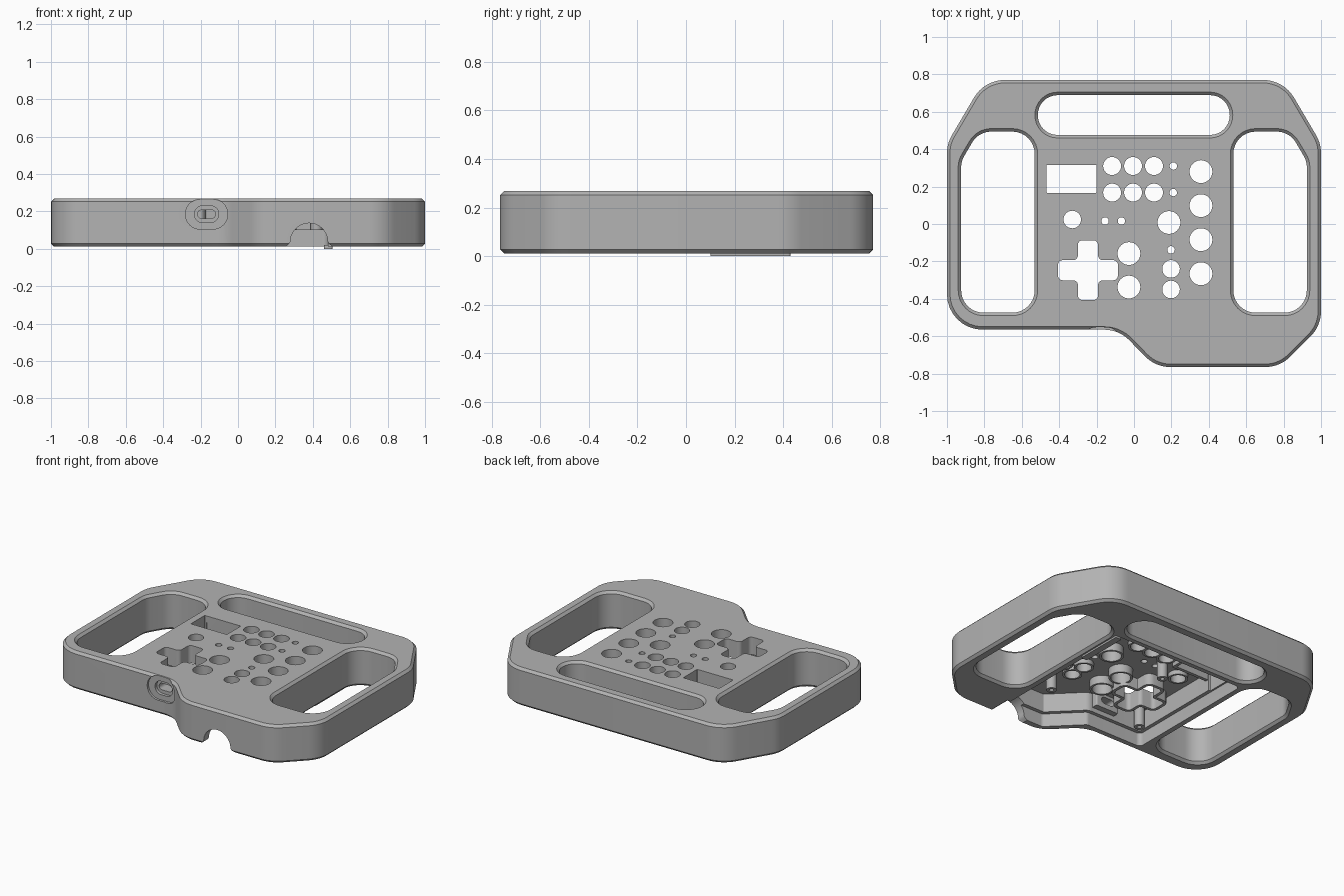
import bpy, bmesh, math
from mathutils import Vector, Matrix

cube = bpy.data.objects.get("Cube")
if cube:
    bpy.data.objects.remove(cube, do_unlink=True)

grey = bpy.data.materials.new("warm_grey_plastic")
grey.use_nodes = True
COLOUR = (0.45, 0.45, 0.45, 1)
grey.diffuse_color = COLOUR
grey.node_tree.nodes["Principled BSDF"].inputs["Base Color"].default_value = COLOUR

BOTTOM, TOP, BEVEL, FLOOR = 0.012, 0.268, 0.016, 0.225
SIDEWAYS = Matrix.Rotation(math.pi / 2, 4, 'X')   # profile in x-z, level = -y


def rounded(corners, radius, seg=8):
    """Fillet every corner of a polygon and return a counter-clockwise loop."""
    pts = [Vector(c) for c in corners]
    n = len(pts)
    area = sum(pts[i - 1].cross(pts[i]) for i in range(n))
    if area < 0:
        pts.reverse()
    loop = []
    for i, p in enumerate(pts):
        a, b = (pts[i - 1] - p).normalized(), (pts[(i + 1) % n] - p).normalized()
        half = a.angle(b) / 2
        t = radius / math.tan(half)
        mid = p + (a + b).normalized() * radius / math.sin(half)
        start, end = p + a * t - mid, p + b * t - mid
        sweep = start.angle_signed(end)
        for k in range(seg + 1):
            loop.append(mid + Matrix.Rotation(-sweep * k / seg, 2) @ start)
    return loop


def box(x0, x1, y0, y1, r):
    return rounded([(x0, y0), (x1, y0), (x1, y1), (x0, y1)], r)


def circle(x, y, r, seg=32):
    return [Vector((x + r * math.cos(math.tau * k / seg),
                    y + r * math.sin(math.tau * k / seg))) for k in range(seg)]


def grow(loop, d):
    """Offset a loop outward by d."""
    out = []
    for i, p in enumerate(loop):
        e1 = (p - loop[i - 1]).normalized()
        e2 = (loop[(i + 1) % len(loop)] - p).normalized()
        n1, n2 = Vector((e1.y, -e1.x)), Vector((e2.y, -e2.x))
        out.append(p + (n1 + n2) * d / (1 + n1.dot(n2)))
    return out


def prism(name, loop, levels, matrix=Matrix()):
    """Stack offset copies of a loop at (height, offset) levels and cap them."""
    bm = bmesh.new()
    rings = [[bm.verts.new((p.x, p.y, z)) for p in grow(loop, d)] for z, d in levels]
    for lo, hi in zip(rings, rings[1:]):
        for i in range(len(lo)):
            bm.faces.new((lo[i - 1], lo[i], hi[i], hi[i - 1]))
    bm.faces.new(rings[0][::-1])
    bm.faces.new(rings[-1])
    bm.transform(matrix)
    bmesh.ops.recalc_face_normals(bm, faces=bm.faces)
    mesh = bpy.data.meshes.new(name)
    bm.to_mesh(mesh)
    bm.free()
    mesh.materials.append(grey)
    obj = bpy.data.objects.new(name, mesh)
    bpy.context.collection.objects.link(obj)
    return obj


def combine(target, tool, operation):
    """Apply a boolean with the tool object, then discard the tool."""
    tool.hide_render = True
    mod = target.modifiers.new(tool.name, 'BOOLEAN')
    mod.object, mod.operation, mod.solver = tool, operation, 'EXACT'
    bpy.context.view_layer.update()
    mesh = bpy.data.meshes.new_from_object(
        target.evaluated_get(bpy.context.evaluated_depsgraph_get()))
    target.modifiers.clear()
    target.data = mesh
    bpy.data.objects.remove(tool, do_unlink=True)


def cut(loop, levels, matrix=Matrix()):
    combine(case, prism("cutter", loop, levels, matrix), 'DIFFERENCE')


def add(loop, z0, z1):
    combine(case, prism("boss", loop, [(z0, 0), (z1, 0)]), 'UNION')


# Outer case with bevelled rims
outline = rounded([(-0.80, 0.77), (-1, 0.43), (-1, -0.565), (-0.08, -0.565),
                   (0.115, -0.765), (0.78, -0.765), (1, -0.545), (1, 0.43),
                   (0.80, 0.77)], 0.19)
case = prism("controller_case", outline, [(BOTTOM, -BEVEL), (BOTTOM + BEVEL, 0),
                                          (TOP - BEVEL, 0), (TOP, -BEVEL)])

# Side grips and rear handle slot, flared at both rims
FLARE = [(BOTTOM - 0.02, 0.02), (BOTTOM + BEVEL, -BEVEL),
         (TOP - BEVEL, -BEVEL), (TOP + 0.02, 0.02)]
for side in (-1, 1):
    grip = rounded([(side * x, y) for x, y in
                    [(0.515, 0.51), (0.84, 0.51), (0.94, 0.34),
                     (0.94, -0.49), (0.515, -0.49)]], 0.135)
    cut(grip, FLARE)
cut(box(-0.53, 0.528, 0.46, 0.705, 0.121), FLARE)

# Underside cavity with a stepped ledge
cavity = rounded([(-0.48, 0.43), (0.48, 0.43), (0.48, -0.71), (0.135, -0.71),
                  (-0.06, -0.515), (-0.48, -0.515)], 0.03)
cut(cavity, [(-0.05, 0), (0.1, 0), (0.1, -0.025), (FLOOR, -0.025)])

# Control positions: x, y, radius
buttons = [(x, y, 0.048) for x in (-0.117, -0.005, 0.107) for y in (0.31, 0.168)]
buttons += [(0.358, 0.28 - 0.182 * k, 0.061) for k in range(4)]
buttons += [(-0.027, -0.158, 0.061), (-0.027, -0.337, 0.061), (0.187, 0.008, 0.061),
            (0.198, -0.24, 0.047), (0.198, -0.35, 0.047), (-0.33, 0.024, 0.047)]
lights = [(0.21, 0.31), (0.21, 0.168), (0.198, -0.138), (-0.155, 0.016), (-0.067, 0.016)]


def cross(cx, cy, arm, half, r):
    quarter = [(arm, -half), (arm, half), (half, half)]
    pts = []
    for k in range(4):
        turn = Matrix.Rotation(k * math.pi / 2, 2)
        pts += [Vector((cx, cy)) + turn @ Vector(q) for q in quarter]
    return rounded(pts, r, 5)


# Reinforcing collars inside the cavity
pad = cross(-0.246, -0.247, 0.16, 0.054, 0.025)
add(grow(pad, 0.02), 0.15, FLOOR + 0.01)
for x, y, r in buttons:
    add(circle(x, y, r + 0.014), 0.17 if r > 0.06 else 0.195, FLOOR + 0.01)
add(box(-0.45, -0.18, 0.145, 0.335, 0.01), 0.17, FLOOR + 0.01)

# Screw posts and cable connector block
for x, y in [(-0.42, -0.45), (-0.42, 0.38), (0.42, 0.38), (0.28, -0.45), (-0.15, 0.09)]:
    add(circle(x, y, 0.032, 20), 0.1, FLOOR + 0.01)
    cut(circle(x, y, 0.014, 16), [(0.05, 0), (0.2, 0)])
add(box(-0.25, -0.08, -0.53, -0.45, 0.01), 0.13, FLOOR + 0.01)

# Openings through the top plate
THROUGH = [(-0.1, 0), (0.4, 0)]
for x, y, r in buttons:
    cut(circle(x, y, r), THROUGH)
for x, y in lights:
    cut(circle(x, y, 0.02, 20), THROUGH)
cut(pad, THROUGH)
cut(box(-0.468, -0.2, 0.167, 0.315, 0.004), THROUGH)

# Cable port in the front wall: stepped recess and slot
for half_x, half_z, depth in [(0.113, 0.08, 0.55), (0.065, 0.045, 0.53), (0.048, 0.022, 0.42)]:
    cx, cz = -0.168, 0.185
    cut(box(cx - half_x, cx + half_x, cz - half_z, cz + half_z, half_z - 0.001),
        [(depth, 0), (0.9, 0)], SIDEWAYS)

# Flared arch notch in the front wall
arch = [Vector((0.38 + 0.1 * math.cos(a), 0.037 + 0.1 * math.sin(a)))
        for a in [math.pi * k / 20 for k in range(21)]]
arch += [Vector((0.38 + s * dx, z)) for s, steps in
         ((-1, [(0.108, 0.025), (0.125, 0.012), (0.125, -0.05)]),
          (1, [(0.125, -0.05), (0.125, 0.012), (0.108, 0.025)])) for dx, z in steps]
cut(arch, [(0.6, 0), (0.9, 0)], SIDEWAYS)

# Small foot pad under the cavity rim
foot = prism("foot_pad", box(0.46, 0.505, 0.1, 0.43, 0.01), [(0, 0), (0.02, 0)])

for obj in (case, foot):
    bpy.ops.object.select_all(action='DESELECT')
    obj.select_set(True)
    bpy.context.view_layer.objects.active = obj
    bpy.ops.object.shade_smooth_by_angle(angle=math.radians(30))
